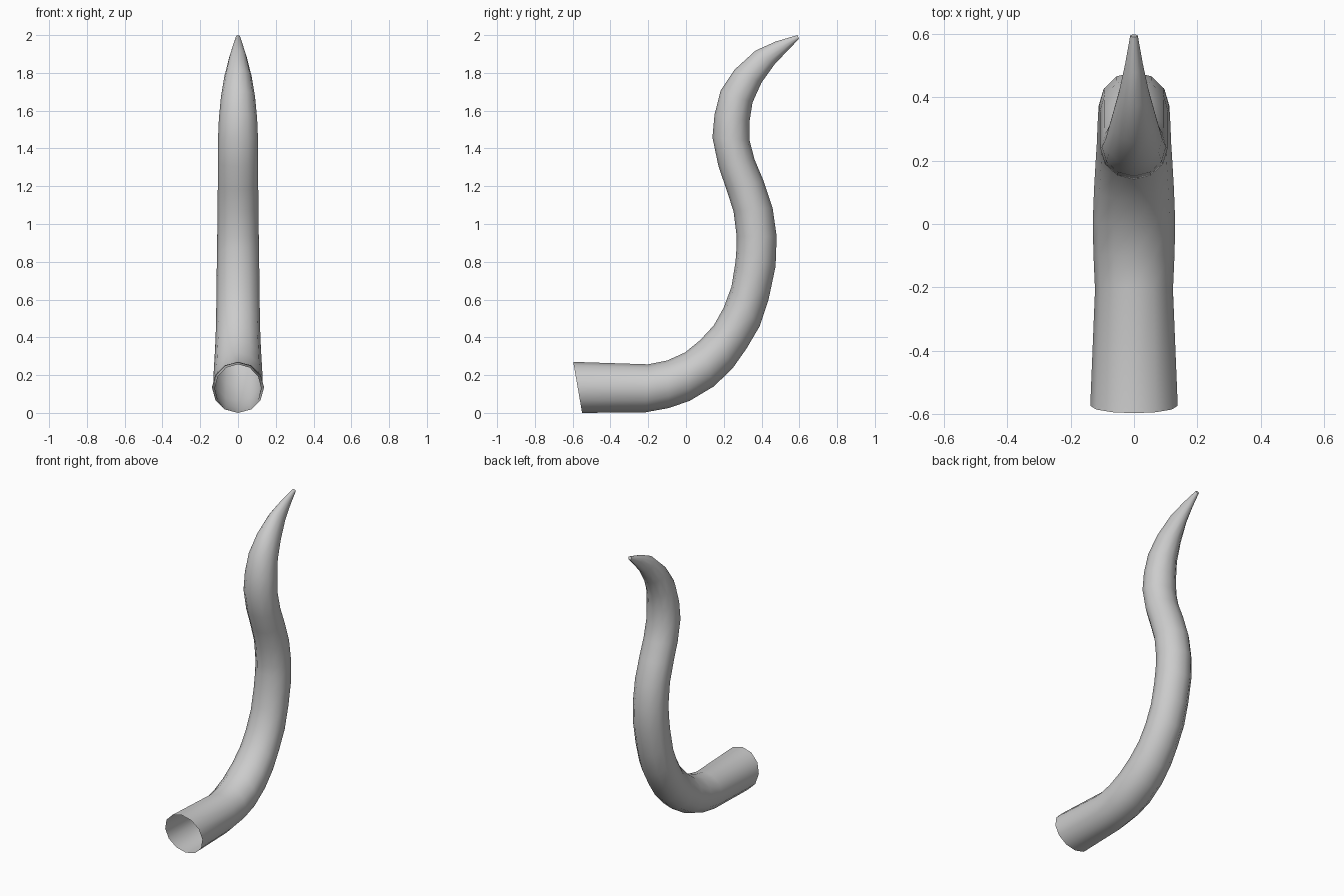
import bpy, bmesh, math
from mathutils import Vector

SIDES = 12

# Cross-sections along the tail: inner edge (y, z), outer edge (y, z), half width
RINGS = [
    (-.597, .27, -.55, .0, .138),
    (-.20, .257, -.215, .003, .123),
    (-.10, .277, -.09, .026, .128),
    (-.005, .32, .02, .064, .13),
    (.075, .385, .147, .14, .126),
    (.147, .463, .246, .235, .121),
    (.20, .558, .32, .34, .117),
    (.241, .669, .389, .457, .115),
    (.262, .80, .437, .60, .113),
    (.268, .88, .474, .775, .112),
    (.268, .935, .48, .934, .11),
    (.252, 1.066, .458, 1.087, .108),
    (.214, 1.183, .41, 1.23, .107),
    (.172, 1.305, .363, 1.341, .107),
    (.14, 1.458, .337, 1.441, .106),
    (.151, 1.579, .337, 1.547, .101),
    (.183, 1.706, .352, 1.643, .09),
    (.257, 1.817, .40, 1.749, .072),
    (.368, 1.918, .468, 1.844, .047),
    (.475, 1.966, .535, 1.915, .028),
    (.59, 2.0, .598, 1.98, .012),
]

# Loft the tail: open at the root, closed at the tip
bm = bmesh.new()
loops = []
for y0, z0, y1, z1, w in RINGS:
    a, b = Vector((0, y0, z0)), Vector((0, y1, z1))
    mid, half = (a + b) / 2, (a - b) / 2
    loop = []
    for i in range(SIDES):
        t = math.tau * i / SIDES
        loop.append(bm.verts.new(mid + half * math.cos(t) + Vector((w * math.sin(t), 0, 0))))
    loops.append(loop)
for lo, hi in zip(loops, loops[1:]):
    for i in range(SIDES):
        j = (i + 1) % SIDES
        bm.faces.new((lo[i], lo[j], hi[j], hi[i]))
bm.faces.new(loops[-1])
bmesh.ops.recalc_face_normals(bm, faces=bm.faces)

mesh = bpy.data.meshes.new("tail")
bm.to_mesh(mesh)
bm.free()
tail = bpy.data.objects.new("tail", mesh)
bpy.context.collection.objects.link(tail)

# Smooth shading
bpy.context.view_layer.objects.active = tail
tail.select_set(True)
bpy.ops.object.shade_smooth_by_angle(angle=math.radians(60))
